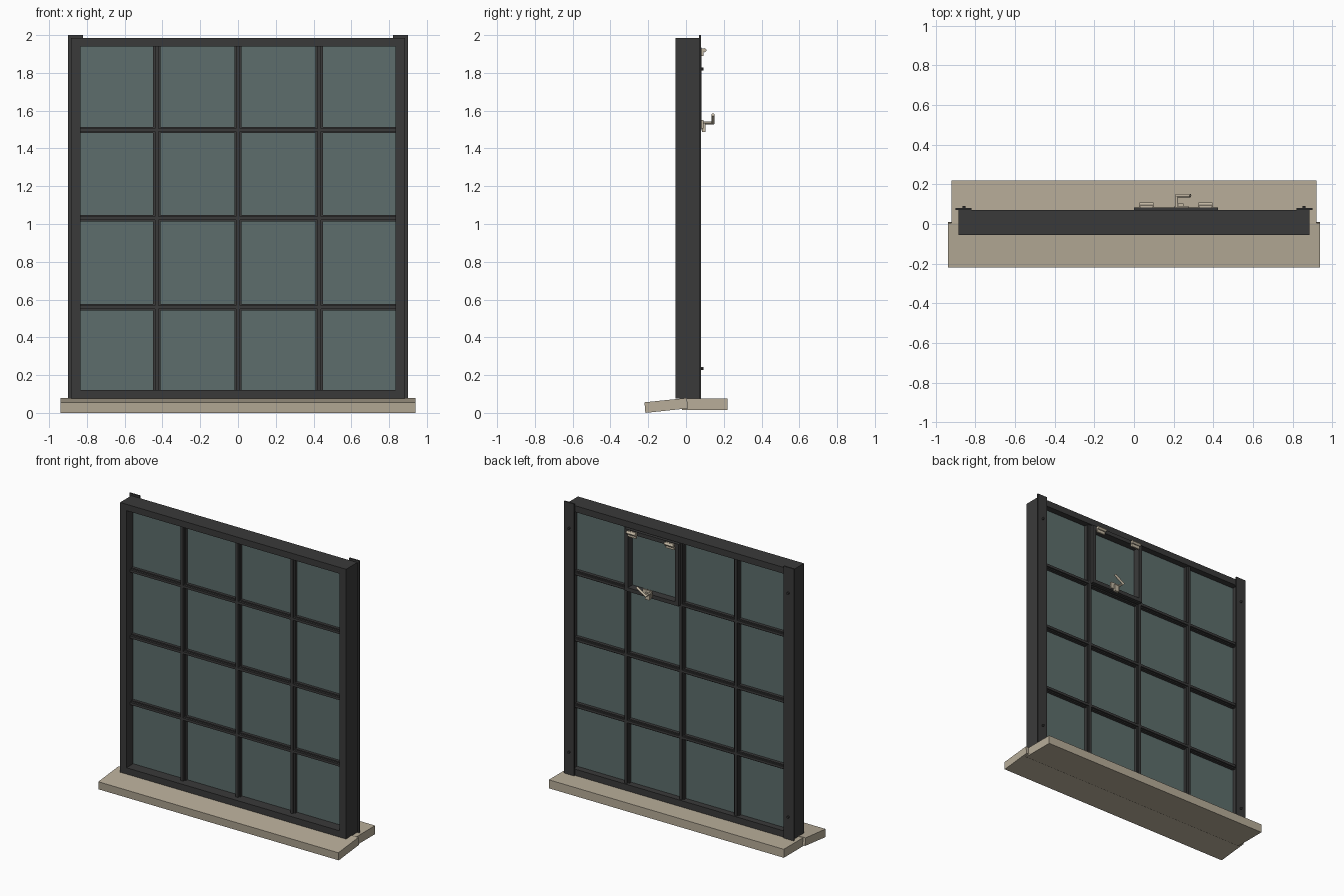
import bpy
from mathutils import Vector

cube = bpy.data.objects.get("Cube")
if cube:
    bpy.data.objects.remove(cube)


def material(name, rgb):
    m = bpy.data.materials.new(name)
    m.use_nodes = True
    m.diffuse_color = (*rgb, 1)
    m.node_tree.nodes["Principled BSDF"].inputs["Base Color"].default_value = (*rgb, 1)
    return m


DARK = material("dark steel", (0.042, 0.042, 0.042))
GLASS = material("grey green glass", (0.11, 0.155, 0.15))
STONE = material("sill stone", (0.48, 0.42, 0.32))
BRASS = material("pale brass", (0.55, 0.48, 0.37))


def mesh_object(name, verts, faces, mat):
    me = bpy.data.meshes.new(name)
    me.from_pydata(verts, [], faces)
    me.materials.append(mat)
    ob = bpy.data.objects.new(name, me)
    bpy.context.collection.objects.link(ob)
    return ob


def extrude_x(name, x0, x1, profile, mat):
    """Closed solid from a (y, z) profile listed counter-clockwise seen from +x."""
    n = len(profile)
    verts = [(x, y, z) for x in (x0, x1) for y, z in profile]
    faces = [tuple(reversed(range(n))), tuple(range(n, 2 * n))]
    faces += [(i, (i + 1) % n, n + (i + 1) % n, n + i) for i in range(n)]
    return mesh_object(name, verts, faces, mat)


def box(name, x, y, z, mat):
    return extrude_x(name, *x, [(y[0], z[0]), (y[1], z[0]), (y[1], z[1]), (y[0], z[1])], mat)


def rod(name, a, b, r, mat, sides=12):
    a, b = Vector(a), Vector(b)
    bpy.ops.mesh.primitive_cylinder_add(vertices=sides, radius=r, depth=(b - a).length,
                                        location=(a + b) / 2)
    ob = bpy.context.object
    ob.name = name
    ob.rotation_euler = (b - a).to_track_quat("Z", "Y").to_euler()
    ob.data.materials.append(mat)
    bpy.ops.object.shade_smooth_by_angle()
    return ob


def border(name, x, y, z, w, h, mat):
    """Four rails around a rectangular opening."""
    box(name + "_bottom", x, y, (z[0], z[0] + h), mat)
    box(name + "_top", x, y, (z[1] - h, z[1]), mat)
    inner = (z[0] + h, z[1] - h)
    box(name + "_right", (x[0], x[0] + w), y, inner, mat)
    box(name + "_left", (x[1] - w, x[1]), y, inner, mat)


# Sills: sloping outside, level inside
extrude_x("outer_sill", -0.94, 0.94,
          [(-0.215, 0), (0.01, 0.024), (0.005, 0.079), (-0.22, 0.056)], STONE)
box("inner_sill", (-0.92, 0.92), (-0.02, 0.22), (0.015, 0.075), STONE)

# Main frame and glass
border("frame", (-0.885, 0.885), (-0.055, 0.07), (0.075, 1.985), 0.05, 0.045, DARK)
box("glass", (-0.84, 0.84), (0.02, 0.026), (0.11, 1.945), GLASS)

# Glazing bars: wide bead against the glass, narrow rib through it
for layer, half, depth in (("bead", 0.019, (0.0, 0.048)), ("rib", 0.010, (-0.015, 0.06))):
    for i, x in enumerate((-0.43, 0, 0.43)):
        box(f"upright_{layer}_{i}", (x - half, x + half), depth, (0.115, 1.942), DARK)
    for i, z in enumerate((0.56, 1.03, 1.498)):
        h = half * 0.88
        box(f"crossbar_{layer}_{i}", (-0.838, 0.838), depth, (z - h, z + h), DARK)

# Fixing straps with bolts at both sides
for side, s in (("right", -1), ("left", 1)):
    box(f"strap_{side}", sorted((s * 0.82, s * 0.9)), (0.07, 0.08), (0.075, 2.0), DARK)
    for z in (0.235, 1.82):
        rod(f"bolt_{side}", (s * 0.858, 0.078, z), (s * 0.858, 0.092, z), 0.008, DARK)

# Opening vent on the inside
border("vent", (0.0, 0.425), (0.03, 0.083), (1.495, 1.935), 0.027, 0.027, DARK)

# Vent hinges
for i, x in enumerate((0.063, 0.36)):
    box(f"hinge_leaf_{i}", (x - 0.033, x + 0.033), (0.08, 0.092), (1.89, 1.93), BRASS)
    rod(f"hinge_pin_{i}", (x - 0.035, 0.097, 1.92), (x + 0.035, 0.097, 1.92), 0.011, BRASS)

# Vent handle: plate, catch, spindle and slanted lever
box("handle_plate", (0.205, 0.275), (0.08, 0.092), (1.505, 1.55), BRASS)
box("handle_catch", (0.215, 0.25), (0.085, 0.103), (1.488, 1.535), BRASS)
rod("handle_spindle", (0.215, 0.09, 1.535), (0.215, 0.145, 1.535), 0.008, BRASS)
rod("handle_lever", (0.21, 0.143, 1.532), (0.285, 0.143, 1.578), 0.008, BRASS)
